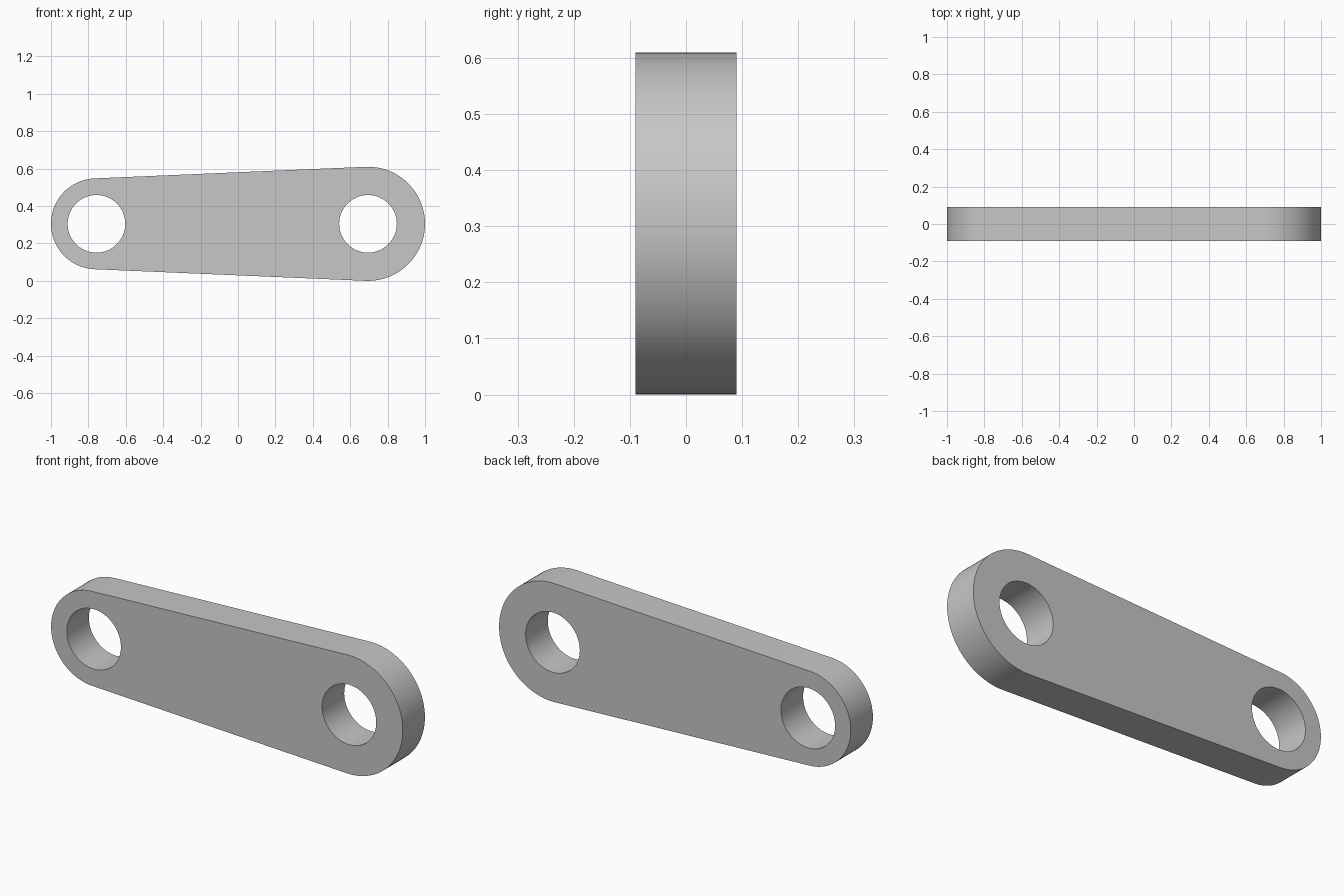
import bpy, bmesh
from math import sin, cos, asin, pi, radians

default = bpy.data.objects.get("Cube")
if default:
    bpy.data.objects.remove(default, do_unlink=True)

BIG_R, SMALL_R, HOLE_R = 0.305, 0.243, 0.154
HALF_DEPTH = 0.09
MID_Z = BIG_R
BIG_X, SMALL_X = 1 - BIG_R, SMALL_R - 1


def arc(cx, radius, start, end, steps):
    """Points on an arc in the xz plane, both ends included."""
    angles = [start + (end - start) * i / steps for i in range(steps + 1)]
    return [(cx + radius * cos(a), -HALF_DEPTH, MID_Z + radius * sin(a)) for a in angles]


def add_loop(bm, points):
    verts = [bm.verts.new(p) for p in points]
    return [bm.edges.new((v, verts[i - 1])) for i, v in enumerate(verts)]


# Tapered outline: two round ends joined by tangent lines
tangent = pi / 2 + asin((BIG_R - SMALL_R) / (BIG_X - SMALL_X))
outline = arc(BIG_X, BIG_R, -tangent, tangent, 48)
outline += arc(SMALL_X, SMALL_R, tangent, 2 * pi - tangent, 48)

bm = bmesh.new()
edges = add_loop(bm, outline)

# Pin holes
for cx in (BIG_X, SMALL_X):
    edges += add_loop(bm, arc(cx, HOLE_R, 0, 2 * pi, 64)[:-1])

# Fill the plate around the holes and give it thickness
bmesh.ops.triangle_fill(bm, edges=edges, use_beauty=True, normal=(0, -1, 0))
result = bmesh.ops.extrude_face_region(bm, geom=bm.faces[:], use_keep_orig=True)
moved = [g for g in result["geom"] if isinstance(g, bmesh.types.BMVert)]
bmesh.ops.translate(bm, verts=moved, vec=(0, 2 * HALF_DEPTH, 0))
bmesh.ops.recalc_face_normals(bm, faces=bm.faces[:])

mesh = bpy.data.meshes.new("link_plate")
bm.to_mesh(mesh)
bm.free()
plate = bpy.data.objects.new("link_plate", mesh)
bpy.context.collection.objects.link(plate)

# Plain grey
grey = bpy.data.materials.new("light_grey")
grey.use_nodes = True
color = (0.57, 0.57, 0.57, 1)
grey.diffuse_color = color
grey.node_tree.nodes["Principled BSDF"].inputs["Base Color"].default_value = color
mesh.materials.append(grey)

# Smooth rims, sharp corners
bpy.ops.object.select_all(action="DESELECT")
plate.select_set(True)
bpy.context.view_layer.objects.active = plate
bpy.ops.object.shade_smooth_by_angle(angle=radians(30))
